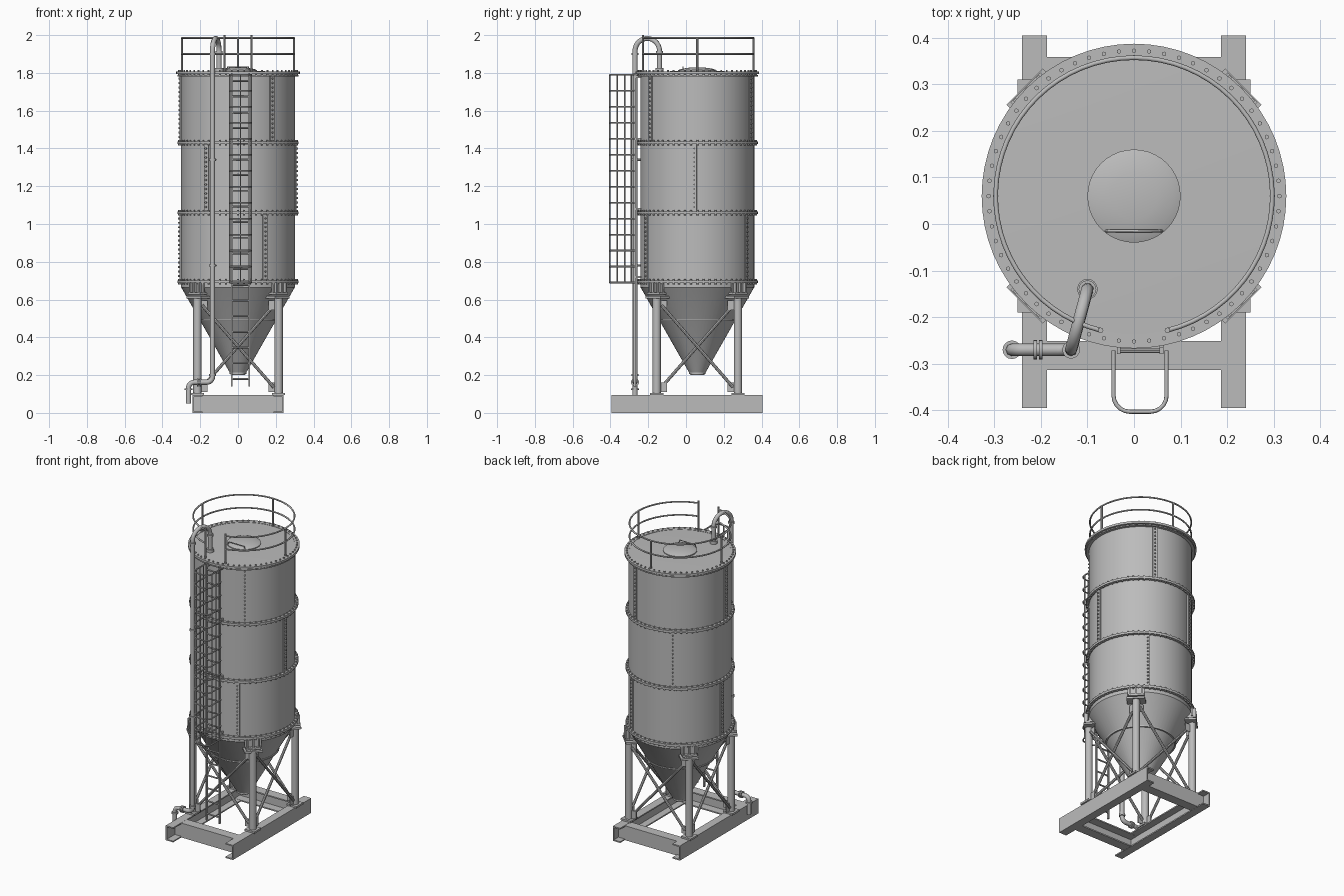
import bpy, bmesh
from math import sin, cos, pi, radians
from mathutils import Vector, Matrix

if "Cube" in bpy.data.objects:
    bpy.data.objects.remove(bpy.data.objects["Cube"])

steel = bpy.data.materials.new("grey_steel")
steel.use_nodes = True
GREY = (0.5, 0.5, 0.5, 1)
steel.diffuse_color = GREY
steel.node_tree.nodes["Principled BSDF"].inputs["Base Color"].default_value = GREY

CY = 0.06      # tank axis in y
R = 0.302      # tank wall radius
LEG = 0.215    # leg offset from the axis
JOINTS = [0.695, 1.06, 1.43, 1.80]


def finish(bm, name):
    me = bpy.data.meshes.new(name)
    bmesh.ops.recalc_face_normals(bm, faces=bm.faces[:])
    bm.to_mesh(me)
    bm.free()
    ob = bpy.data.objects.new(name, me)
    bpy.context.collection.objects.link(ob)
    me.materials.append(steel)
    bpy.ops.object.select_all(action="DESELECT")
    ob.select_set(True)
    bpy.context.view_layer.objects.active = ob
    bpy.ops.object.shade_smooth_by_angle(angle=radians(35))
    return ob


def polar(angle, r, z=0):
    """Point on the tank, angle measured from the front towards +x."""
    a = radians(angle)
    return Vector((r * sin(a), CY - r * cos(a), z))


def rod(bm, a, b, r, sides=8):
    a, b = Vector(a), Vector(b)
    d = b - a
    m = Matrix.Translation((a + b) / 2) @ d.to_track_quat("Z", "Y").to_matrix().to_4x4()
    bmesh.ops.create_cone(bm, cap_ends=True, segments=sides, radius1=r, radius2=r,
                          depth=d.length, matrix=m)


def box(bm, centre, size, angle=0):
    m = (Matrix.Translation(centre) @ Matrix.Rotation(radians(angle), 4, "Z")
         @ Matrix.Diagonal((*size, 1)))
    bmesh.ops.create_cube(bm, size=1, matrix=m)


def lathe(bm, profile, steps=64):
    """Spin a radius and height profile about the tank axis."""
    vs = [bm.verts.new((r, CY, z)) for r, z in profile]
    es = [bm.edges.new(p) for p in zip(vs, vs[1:])]
    bmesh.ops.spin(bm, geom=vs + es, cent=(0, CY, 0), axis=(0, 0, 1),
                   angle=2 * pi, steps=steps, use_merge=True)
    bmesh.ops.remove_doubles(bm, verts=bm.verts[:], dist=1e-5)


def ring(bm, z, inner, outer, height):
    lo, hi = z - height / 2, z + height / 2
    lathe(bm, [(inner, lo), (outer, lo), (outer, hi), (inner, hi), (inner, lo)])


def sweep(name, paths, r, closed=False):
    """Round tube along each path."""
    cu = bpy.data.curves.new(name, "CURVE")
    cu.dimensions = "3D"
    cu.bevel_depth, cu.bevel_resolution, cu.use_fill_caps = r, 2, True
    for pts in paths:
        sp = cu.splines.new("POLY")
        sp.points.add(len(pts) - 1)
        for p, co in zip(sp.points, pts):
            p.co = (*co, 1)
        sp.use_cyclic_u = closed
        sp.use_smooth = True
    ob = bpy.data.objects.new(name, cu)
    bpy.context.collection.objects.link(ob)
    cu.materials.append(steel)


def arc(centre, u, v, r, start, end, n=10):
    c, u, v = Vector(centre), Vector(u), Vector(v)
    angles = [radians(start + (end - start) * i / n) for i in range(n + 1)]
    return [c + (u * cos(a) + v * sin(a)) * r for a in angles]


# Tank shell, hopper cone and roof
bm = bmesh.new()
lathe(bm, [(0, 0.2), (0.036, 0.2), (R - 0.004, 0.66), (R, 0.665), (R, 1.805), (0, 1.812)])
finish(bm, "tank_shell")

# Flanges joining the tank sections, and the hopper rings
bm = bmesh.new()
for z in JOINTS:
    ring(bm, z, R - 0.005, 0.327 if z == JOINTS[-1] else 0.32, 0.014)
ring(bm, 1.785, R - 0.005, 0.32, 0.006)
ring(bm, 0.49, 0.19, 0.208, 0.008)
ring(bm, 0.21, 0.03, 0.044, 0.008)
finish(bm, "section_flanges")

# Flange bolts
bm = bmesh.new()
for z in JOINTS:
    for i in range(60):
        p = polar(i * 6, 0.312, z)
        rod(bm, p - Vector((0, 0, 0.014)), p + Vector((0, 0, 0.014)), 0.005, 6)
finish(bm, "flange_bolts")

# Staggered vertical seams with bolts
bm = bmesh.new()
for lo, hi, first in zip(JOINTS, JOINTS[1:], (28, 87, 36)):
    for a in (first, first + 120, first + 240):
        box(bm, polar(a, R + 0.003, (lo + hi) / 2), (0.026, 0.008, hi - lo - 0.02), a)
        for i in range(14):
            z = lo + 0.03 + (hi - lo - 0.06) * i / 13
            rod(bm, polar(a, R, z), polar(a, R + 0.015, z), 0.005, 6)
finish(bm, "vertical_seams")

# Roof hatch with its handle
bm = bmesh.new()
lathe(bm, [(0.1, 1.805), (0.1, 1.815), (0.085, 1.821), (0.05, 1.827), (0, 1.83)], 40)
finish(bm, "roof_hatch")
sweep("hatch_handle", [[(-0.06, -0.015, 1.815), (-0.055, -0.015, 1.832),
                        (0.055, -0.015, 1.832), (0.06, -0.015, 1.815)]], 0.003)

# Guard rail, open at the ladder
GAP = 14
sweep("guard_rails", [[polar(GAP + (360 - 2 * GAP) * i / 60, R - 0.005, z)
                       for i in range(61)] for z in (1.9, 1.985)], 0.005)
bm = bmesh.new()
for a in (GAP, 90, 180, 270, 360 - GAP):
    top = 2.0 if a in (GAP, 360 - GAP) else 1.985
    rod(bm, polar(a, R - 0.005, 1.8), polar(a, R - 0.005, top), 0.006)
finish(bm, "guard_posts")

# Ladder
LX, LY = 0.013, -0.272
bm = bmesh.new()
for s in (-1, 1):
    box(bm, (LX + s * 0.046, LY, 0.97), (0.008, 0.014, 1.66))
    for z in (0.72, 1.08, 1.45, 1.78):
        box(bm, (LX + s * 0.046, LY + 0.015, z), (0.008, 0.04, 0.012))
for i in range(20):
    z = 0.18 + i * 0.083
    rod(bm, (LX - 0.046, LY, z), (LX + 0.046, LY, z), 0.005)
finish(bm, "ladder")

# Safety cage around the ladder
HW, BACK, CR = 0.057, -0.403, 0.035
hoop = ([Vector((LX - HW, LY, 0))]
        + arc((LX - HW + CR, BACK + CR, 0), (1, 0, 0), (0, 1, 0), CR, 180, 270, 5)
        + arc((LX + HW - CR, BACK + CR, 0), (1, 0, 0), (0, 1, 0), CR, 270, 360, 5)
        + [Vector((LX + HW, LY, 0))])
sweep("cage_hoops", [[p + Vector((0, 0, 0.69 + i * 0.0846)) for p in hoop]
                     for i in range(14)], 0.0045)
bm = bmesh.new()
bars = [(LX, BACK)] + [(LX + s * HW, y) for s in (-1, 1) for y in (-0.29, -0.325, -0.365)]
for x, y in bars:
    rod(bm, (x, y, 0.69), (x, y, 1.79), 0.004, 6)
finish(bm, "cage_bars")

# Filling pipe: inlet, riser and bend over the roof
PX, PY = -0.135, -0.27
over = Vector((0.035, 0.13, 0))
half = over.length / 2
drop = Vector((PX, PY, 0)) + over
path = ([Vector((-0.262, PY, 0.05))]
        + arc((-0.232, PY, 0.132), (1, 0, 0), (0, 0, 1), 0.03, 180, 90, 6)
        + arc((PX - 0.03, PY, 0.192), (1, 0, 0), (0, 0, 1), 0.03, 270, 360, 6)
        + arc(Vector((PX, PY, 1.915)) + over / 2, over.normalized(), (0, 0, 1),
              half, 180, 0, 14)
        + [Vector((drop.x, drop.y, 1.8))])
sweep("filling_pipe", [path], 0.0135)
bm = bmesh.new()
for z in (0.2, 0.78, 1.34, 1.9):
    rod(bm, (PX, PY, z - 0.006), (PX, PY, z + 0.006), 0.019, 16)
for x in (-0.212, -0.2):
    rod(bm, (x - 0.004, PY, 0.162), (x + 0.004, PY, 0.162), 0.021, 16)
rod(bm, (-0.262, PY, 0.12), (-0.262, PY, 0.13), 0.02, 16)
rod(bm, (drop.x, drop.y, 1.805), (drop.x, drop.y, 1.825), 0.022, 16)
rod(bm, (drop.x, drop.y, 1.905), (drop.x, drop.y, 1.917), 0.019, 16)
for z in (0.78, 1.34):
    rod(bm, (PX, PY, z), (PX + 0.02, -0.2, z), 0.006)
finish(bm, "pipe_collars")

# Legs with saddles under the tank
corners = [(s * LEG, CY + t * LEG) for s, t in ((1, -1), (1, 1), (-1, 1), (-1, -1))]
bm = bmesh.new()
for (x, y), a in zip(corners, (45, 135, 225, 315)):
    rod(bm, (x, y, 0.09), (x, y, 0.62), 0.022, 20)
    box(bm, (x, y, 0.1), (0.07, 0.07, 0.012))
    box(bm, polar(a, 0.292, 0.612), (0.11, 0.08, 0.012), a)
    box(bm, polar(a, 0.3, 0.632), (0.09, 0.06, 0.012), a)
    box(bm, polar(a, 0.306, 0.665), (0.1, 0.01, 0.06), a)
    side = Vector((cos(radians(a)), sin(radians(a)), 0))
    for k in (-0.035, 0, 0.035):
        box(bm, polar(a, 0.305, 0.66) + side * k, (0.008, 0.046, 0.06), a)
finish(bm, "legs")

# Cross bracing with gusset plates
bm = bmesh.new()
for i in range(4):
    p, q = Vector((*corners[i], 0)), Vector((*corners[(i + 1) % 4], 0))
    d = (q - p).normalized()
    turn = 90 if abs(d.y) > 0.5 else 0
    for a, b, u, off in ((p, q, d, 0.006), (q, p, -d, -0.006)):
        n = Vector((-d.y, d.x, 0)) * off
        rod(bm, a + u * 0.025 + n + Vector((0, 0, 0.135)),
            b - u * 0.025 + n + Vector((0, 0, 0.57)), 0.0085)
        for z in (0.135, 0.57):
            box(bm, a + u * 0.034 + Vector((0, 0, z)), (0.04, 0.006, 0.05), turn)
finish(bm, "cross_braces")

# Base frame of steel channels: web outside, flanges inward
bm = bmesh.new()
H, T = 0.095, 0.008
for s in (-1, 1):
    box(bm, (s * (0.24 - T / 2), 0.005, H / 2), (T, 0.8, H))
    for z in (T / 2, H - T / 2):
        box(bm, (s * 0.2135, 0.005, z), (0.053, 0.8, T))
for y, s in ((-0.282, -1), (0.327, 1)):
    box(bm, (0, y + s * (0.031 - T / 2), H / 2), (0.464, T, H - 0.002))
    for z in (T / 2 + 0.001, H - T / 2 - 0.001):
        box(bm, (0, y, z), (0.464, 0.062, T))
finish(bm, "base_frame")
